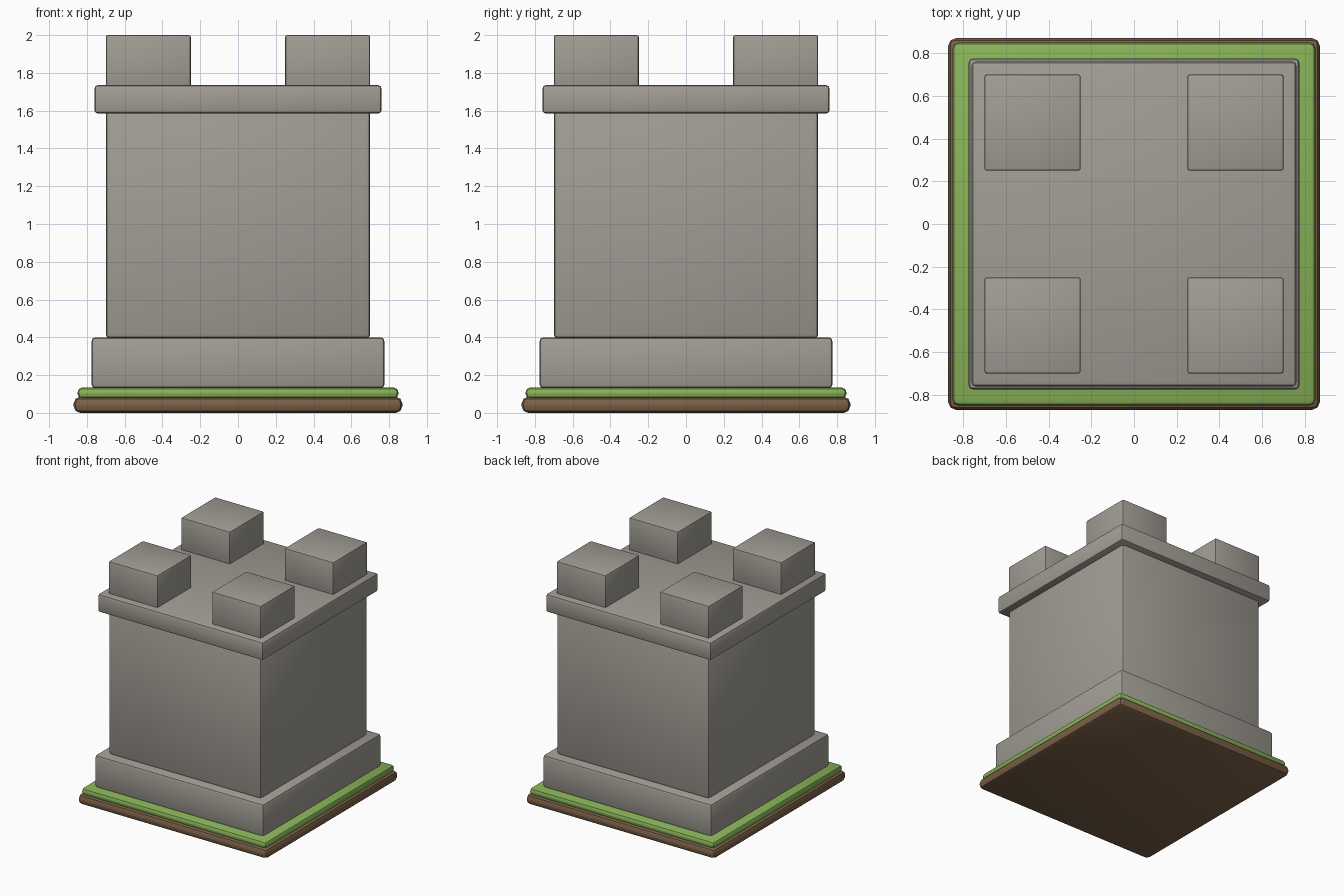
import bpy

cube = bpy.data.objects.get("Cube")
if cube:
    bpy.data.objects.remove(cube, do_unlink=True)


def material(name, rgb):
    m = bpy.data.materials.new(name)
    m.use_nodes = True
    m.diffuse_color = (*rgb, 1)
    bsdf = m.node_tree.nodes["Principled BSDF"]
    bsdf.inputs["Base Color"].default_value = (*rgb, 1)
    bsdf.inputs["Roughness"].default_value = 0.9
    return m


stone = material("stone grey", (0.36, 0.34, 0.30))
grass = material("grass green", (0.25, 0.45, 0.10))
soil = material("soil brown", (0.20, 0.12, 0.065))


def block(name, half, bottom, top, mat, bevel, segments=2, x=0, y=0):
    """Square block with rounded edges, standing between two heights."""
    bpy.ops.mesh.primitive_cube_add(size=1, location=(x, y, (bottom + top) / 2))
    ob = bpy.context.object
    ob.name = ob.data.name = name
    ob.scale = (2 * half, 2 * half, top - bottom)
    bpy.ops.object.transform_apply(location=False, rotation=False, scale=True)
    ob.data.materials.append(mat)
    mod = ob.modifiers.new("rounded edges", "BEVEL")
    mod.width = bevel
    mod.segments = segments
    bpy.ops.object.modifier_apply(modifier=mod.name)
    bpy.ops.object.shade_smooth_by_angle(angle=0.52)
    return ob


# Ground slabs
block("soil_slab", 0.87, 0.0, 0.085, soil, 0.035)
block("grass_slab", 0.85, 0.075, 0.135, grass, 0.027)

# Tower
block("plinth", 0.775, 0.13, 0.40, stone, 0.02)
block("tower_wall", 0.70, 0.395, 1.61, stone, 0.022)
block("tower_cap", 0.76, 1.585, 1.735, stone, 0.018)

# Corner battlements
for side, sx in (("right", -1), ("left", 1)):
    for end, sy in (("front", -1), ("back", 1)):
        block(f"battlement_{end}_{side}", 0.225, 1.70, 2.0, stone, 0.01,
              x=sx * 0.475, y=sy * 0.475)
